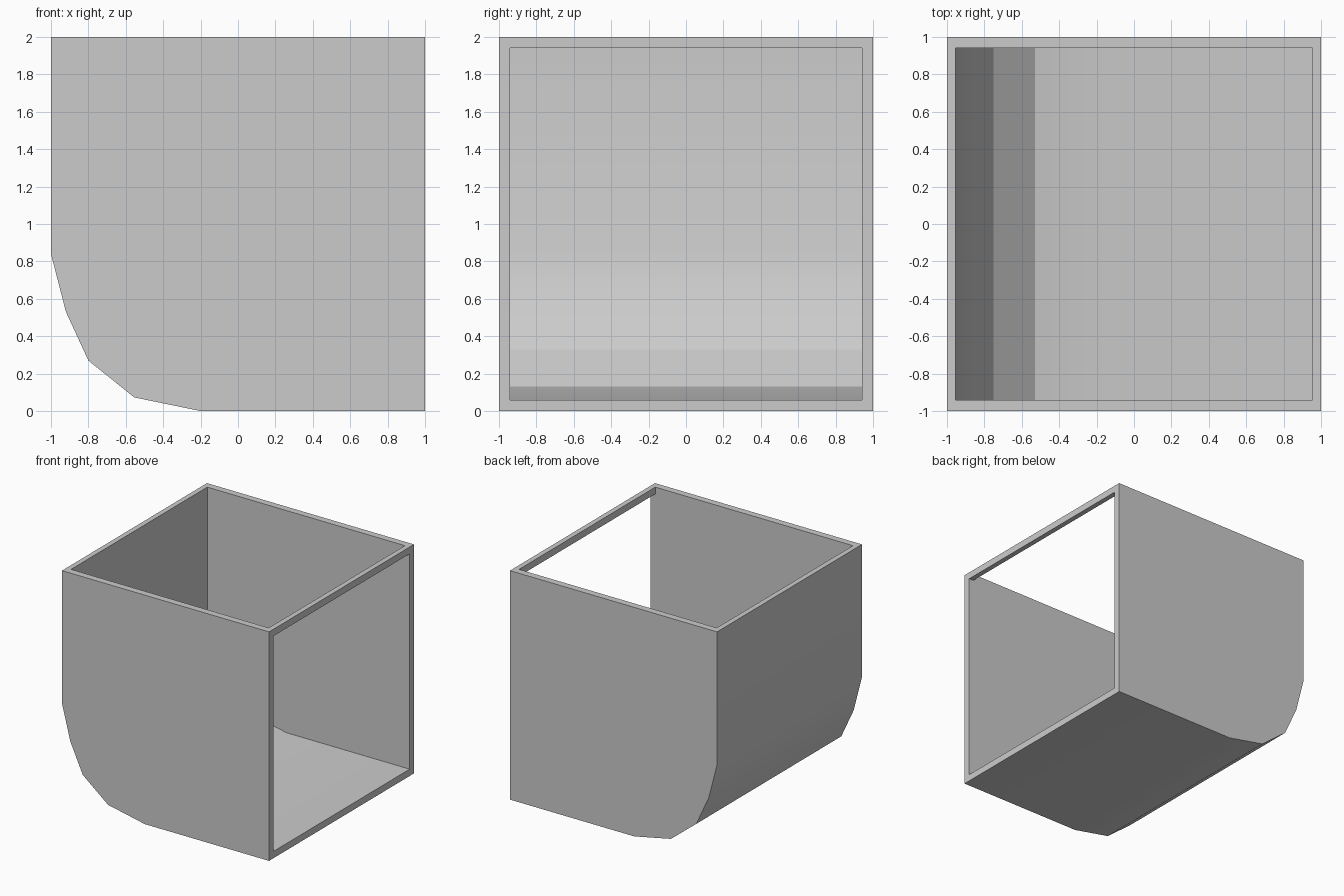
import bpy, bmesh, math

if "Cube" in bpy.data.objects:
    bpy.data.objects.remove(bpy.data.objects["Cube"])


def prism(name, profile, half_depth):
    """Extrude an (x, z) profile along y, centred on y = 0."""
    bm = bmesh.new()
    face = bm.faces.new([bm.verts.new((x, -half_depth, z)) for x, z in profile])
    ext = bmesh.ops.extrude_face_region(bm, geom=[face])["geom"]
    verts = [v for v in ext if isinstance(v, bmesh.types.BMVert)]
    bmesh.ops.translate(bm, verts=verts, vec=(0, 2 * half_depth, 0))
    bmesh.ops.recalc_face_normals(bm, faces=bm.faces[:])
    mesh = bpy.data.meshes.new(name)
    bm.to_mesh(mesh)
    bm.free()
    obj = bpy.data.objects.new(name, mesh)
    bpy.context.collection.objects.link(obj)
    return obj


# Outer body: square block with one rounded lower edge
outer = [(1, 2), (-1, 2), (-1, 0.84), (-0.92, 0.53), (-0.80, 0.27),
         (-0.555, 0.073), (-0.2, 0), (1, 0)]
body = prism("open_bin", outer, 1.0)

# Hollow, opening at the top and the right while leaving the top rail
inner = [(0.955, 2.2), (-0.955, 2.2), (-0.955, 0.84), (-0.87, 0.56),
         (-0.75, 0.33), (-0.53, 0.13), (-0.19, 0.06),
         (1.2, 0.06), (1.2, 1.94), (0.955, 1.94)]
cutter = prism("hollow_cutter", inner, 0.94)
cutter.hide_render = True

cut = body.modifiers.new("hollow", "BOOLEAN")
cut.operation = "DIFFERENCE"
cut.solver = "EXACT"
cut.object = cutter
bpy.context.view_layer.objects.active = body
body.select_set(True)
bpy.ops.object.modifier_apply(modifier=cut.name)
bpy.data.objects.remove(cutter, do_unlink=True)

# Soft curve with one crease where the side meets the bottom
bpy.ops.object.shade_smooth_by_angle(angle=math.radians(30))
bm = bmesh.new()
bm.from_mesh(body.data)
for e in bm.edges:
    if all(0.2 < v.co.z < 0.4 for v in e.verts):
        e.smooth = False
bm.to_mesh(body.data)
bm.free()
